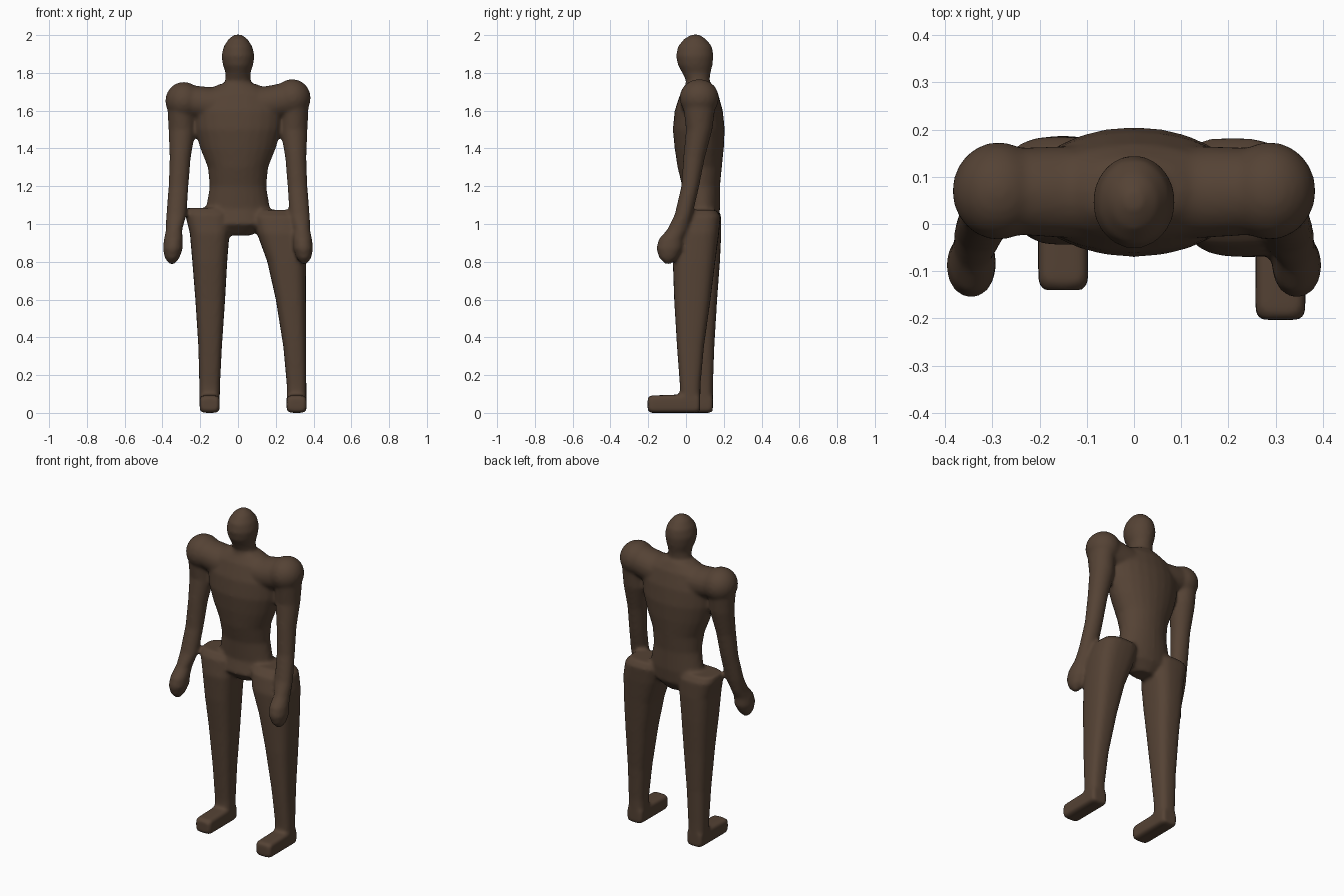
import bpy, bmesh, math

cube = bpy.data.objects.get("Cube")
if cube:
    bpy.data.objects.remove(cube, do_unlink=True)

SIDES = 24
parts = []


def loft(name, axis, rings, power=2.0, mirror=1):
    """Skin rounded rings given as (position, a0, a1, b0, b1) along an axis."""
    bm = bmesh.new()
    place = {
        "x": lambda p, a, b: (p, a, b),
        "y": lambda p, a, b: (a, p, b),
        "z": lambda p, a, b: (a, b, p),
    }[axis]

    def wave(v):
        return math.copysign(abs(v) ** (2 / power), v)

    loops = []
    for p, a0, a1, b0, b1 in rings:
        loop = []
        for i in range(SIDES):
            t = math.tau * i / SIDES
            a = (a0 + a1) / 2 + (a1 - a0) / 2 * wave(math.cos(t))
            b = (b0 + b1) / 2 + (b1 - b0) / 2 * wave(math.sin(t))
            x, y, z = place(p, a, b)
            loop.append(bm.verts.new((x * mirror, y, z)))
        loops.append(loop)
    for lo, hi in zip(loops, loops[1:]):
        for i in range(SIDES):
            j = (i + 1) % SIDES
            bm.faces.new((lo[i], lo[j], hi[j], hi[i]))
    bm.faces.new(loops[0])
    bm.faces.new(loops[-1])
    bmesh.ops.recalc_face_normals(bm, faces=bm.faces)
    mesh = bpy.data.meshes.new(name)
    bm.to_mesh(mesh)
    bm.free()
    obj = bpy.data.objects.new(name, mesh)
    bpy.context.collection.objects.link(obj)
    parts.append(obj)


def ball(name, centre, radii):
    bpy.ops.mesh.primitive_uv_sphere_add(segments=SIDES, ring_count=14, location=centre)
    obj = bpy.context.object
    obj.name = name
    obj.scale = radii
    bpy.ops.object.transform_apply(location=False, rotation=False, scale=True)
    parts.append(obj)


# Torso from crotch to collar
torso = [
    (0.94, 0.07, 0.03, 0.13), (1.0, 0.18, -0.03, 0.17), (1.08, 0.17, -0.01, 0.18),
    (1.2, 0.15, -0.02, 0.18), (1.3, 0.16, -0.045, 0.19), (1.4, 0.2, -0.06, 0.2),
    (1.5, 0.23, -0.07, 0.205), (1.6, 0.24, -0.06, 0.195), (1.69, 0.2, -0.03, 0.17),
    (1.74, 0.1, 0.0, 0.14),
]
loft("torso", "z", [(z, -w, w, f, b) for z, w, f, b in torso])

# Neck and head
head = [
    (1.7, 0.1, -0.01, 0.14), (1.76, 0.067, 0.0, 0.125), (1.8, 0.066, -0.02, 0.13),
    (1.84, 0.08, -0.043, 0.14), (1.89, 0.088, -0.053, 0.146), (1.94, 0.076, -0.043, 0.138),
    (1.98, 0.05, -0.01, 0.105), (2.003, 0.018, 0.03, 0.07),
]
loft("head", "z", [(z, -w, w, f, b) for z, w, f, b in head])

# Shoulder yoke
loft("shoulder_yoke", "x", [
    (-0.3, -0.02, 0.16, 1.57, 1.74), (-0.15, -0.03, 0.165, 1.54, 1.725),
    (0.15, -0.03, 0.165, 1.54, 1.73), (0.3, -0.02, 0.16, 1.57, 1.76),
])

# Arms with closed hands
arm = [
    (1.66, 0.23, 0.375, -0.02, 0.16), (1.5, 0.225, 0.368, 0.0, 0.14),
    (1.35, 0.25, 0.362, -0.015, 0.1), (1.2, 0.262, 0.368, -0.025, 0.07),
    (1.05, 0.272, 0.38, -0.06, 0.035), (0.97, 0.295, 0.382, -0.1, 0.01),
    (0.92, 0.292, 0.392, -0.145, -0.015), (0.87, 0.292, 0.398, -0.158, -0.018),
    (0.82, 0.31, 0.388, -0.142, -0.045), (0.788, 0.335, 0.365, -0.11, -0.08),
]
for side, sign, rise in (("right", -1, 0.0), ("left", 1, 0.015)):
    loft(side + "_arm", "z", arm, mirror=sign)
    ball(side + "_shoulder", (sign * 0.287, 0.07, 1.652 + rise), (0.098, 0.104, 0.1))

# Legs, flat across the hip, with the left one set wider and further forward
loft("right_leg", "z", [
    (1.085, -0.275, -0.05, 0.0, 0.16), (1.05, -0.28, -0.04, -0.03, 0.185),
    (0.95, -0.255, -0.045, -0.045, 0.187), (0.8, -0.242, -0.057, -0.035, 0.18),
    (0.6, -0.226, -0.068, -0.01, 0.165), (0.35, -0.21, -0.085, 0.015, 0.15),
    (0.15, -0.205, -0.095, 0.035, 0.143), (0.02, -0.203, -0.097, 0.035, 0.142),
], power=2.8)
loft("left_leg", "z", [
    (1.075, 0.08, 0.3, 0.0, 0.16), (1.04, 0.08, 0.335, -0.045, 0.183),
    (0.95, 0.1, 0.355, -0.07, 0.175), (0.8, 0.155, 0.36, -0.07, 0.155),
    (0.6, 0.2, 0.36, -0.063, 0.13), (0.35, 0.24, 0.36, -0.048, 0.095),
    (0.15, 0.258, 0.362, -0.033, 0.077), (0.02, 0.258, 0.362, -0.03, 0.075),
], power=2.8)

# Feet
for side, x, toe, heel in (("right", -0.15, -0.14, 0.142), ("left", 0.31, -0.203, 0.075)):
    loft(side + "_foot", "y", [
        (toe, x - 0.042, x + 0.042, 0.012, 0.08), (toe + 0.015, x - 0.053, x + 0.053, 0, 0.092),
        (heel - 0.015, x - 0.053, x + 0.053, 0, 0.1), (heel, x - 0.042, x + 0.042, 0.008, 0.09),
    ], power=5)

# Fuse the parts into one smooth skin
bpy.ops.object.select_all(action="DESELECT")
for obj in parts:
    obj.select_set(True)
bpy.context.view_layer.objects.active = parts[0]
bpy.ops.object.join()
body = bpy.context.object
body.name = "humanoid_body"

remesh = body.modifiers.new("fuse", "REMESH")
remesh.mode = "VOXEL"
remesh.voxel_size = 0.01
remesh.use_smooth_shade = True
smooth = body.modifiers.new("blend", "SMOOTH")
smooth.factor = 0.5
smooth.iterations = 8

# Dark brown skin
brown = bpy.data.materials.new("dark_brown")
brown.use_nodes = True
colour = (0.09, 0.055, 0.035, 1)
brown.diffuse_color = colour
shader = brown.node_tree.nodes["Principled BSDF"]
shader.inputs["Base Color"].default_value = colour
shader.inputs["Roughness"].default_value = 0.7
body.data.materials.append(brown)
